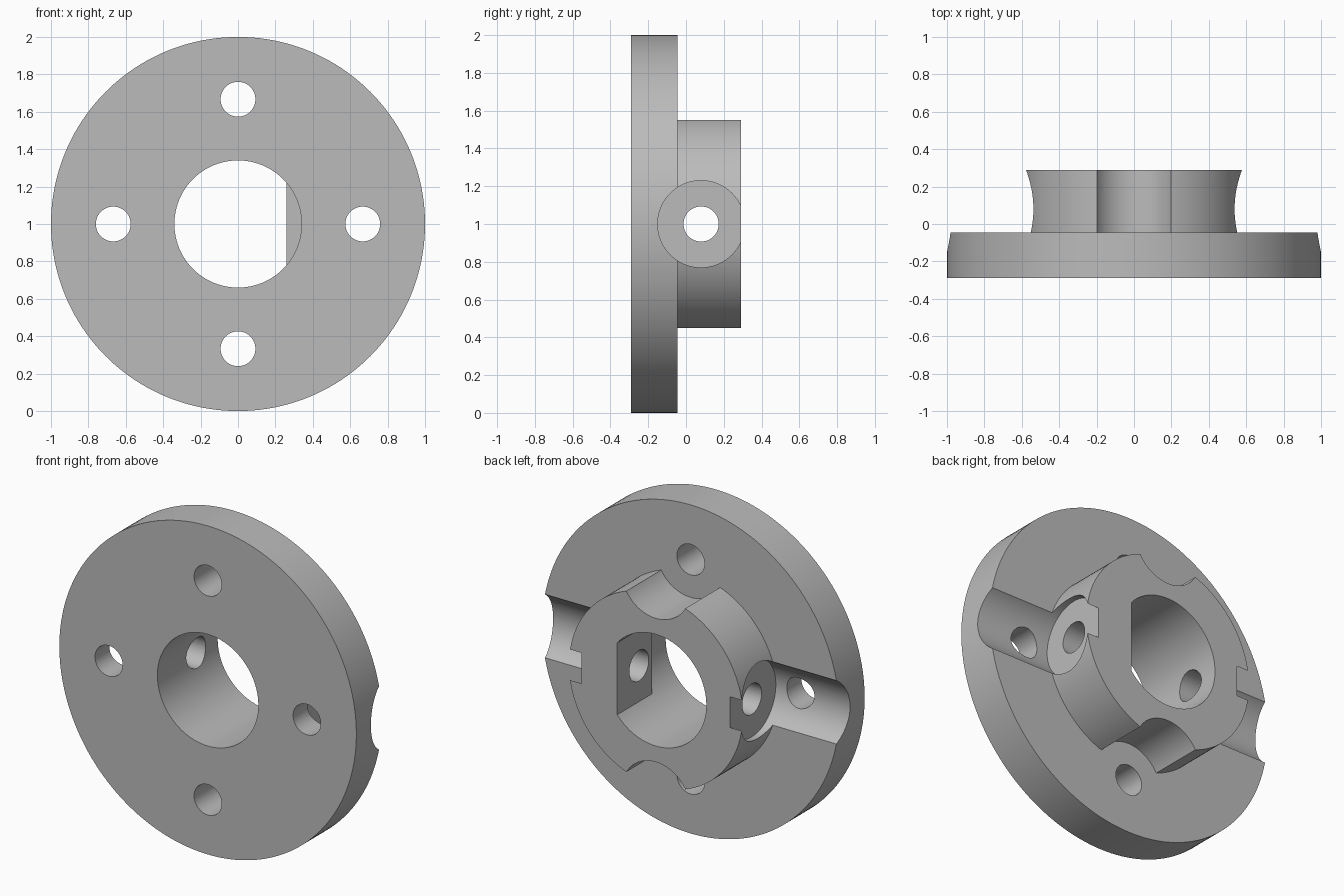
import bpy, bmesh, math
from mathutils import Matrix, Vector

if "Cube" in bpy.data.objects:
    bpy.data.objects.remove(bpy.data.objects["Cube"], do_unlink=True)

# Main sizes
CENTRE_Z = 1.0
FRONT, STEP, BACK = -0.29, -0.045, 0.29   # flange front, flange back, hub back
FLANGE_R, HUB_R, BORE_R = 1.0, 0.585, 0.34
HOLE_R, RECESS_R, BOLT_CIRCLE = 0.093, 0.23, 0.667
SCREW_Y, SEAT_X, FLAT_X = 0.08, 0.5, 0.26

metal = bpy.data.materials.new("plain grey")
metal.use_nodes = True
grey = (0.5, 0.5, 0.5, 1)
metal.diffuse_color = grey
metal.node_tree.nodes["Principled BSDF"].inputs["Base Color"].default_value = grey


def cylinder(name, start, end, radius, sides=96, flat_x=None):
    """Solid round bar between two points, optionally with a flat at +x."""
    a, b = Vector(start), Vector(end)
    axis = b - a
    turn = axis.to_track_quat("Z", "Y").to_matrix().to_4x4()
    bm = bmesh.new()
    bmesh.ops.create_cone(bm, cap_ends=True, segments=sides, radius1=radius,
                          radius2=radius, depth=axis.length,
                          matrix=Matrix.Translation((a + b) / 2) @ turn)
    if flat_x is not None:
        cut = bmesh.ops.bisect_plane(bm, geom=bm.verts[:] + bm.edges[:] + bm.faces[:],
                                     plane_co=(flat_x, 0, 0), plane_no=(1, 0, 0),
                                     clear_outer=True)
        rim = [e for e in cut["geom_cut"] if isinstance(e, bmesh.types.BMEdge)]
        bmesh.ops.holes_fill(bm, edges=rim, sides=0)
    bmesh.ops.recalc_face_normals(bm, faces=bm.faces[:])
    mesh = bpy.data.meshes.new(name)
    bm.to_mesh(mesh)
    bm.free()
    mesh.materials.append(metal)
    obj = bpy.data.objects.new(name, mesh)
    bpy.context.collection.objects.link(obj)
    return obj


def along_y(name, y0, y1, radius, x=0, z=0, **options):
    return cylinder(name, (x, y0, CENTRE_Z + z), (x, y1, CENTRE_Z + z), radius, **options)


def combine(target, tool, operation="DIFFERENCE"):
    """Apply a boolean and discard the helper solid."""
    tool.hide_render = True
    mod = target.modifiers.new("shape", "BOOLEAN")
    mod.operation, mod.solver, mod.object = operation, "EXACT", tool
    bpy.ops.object.select_all(action="DESELECT")
    bpy.context.view_layer.objects.active = target
    target.select_set(True)
    bpy.ops.object.modifier_apply(modifier=mod.name)
    bpy.data.objects.remove(tool, do_unlink=True)


# Hub with scallops that clear the upper and lower bolt heads
hub = along_y("hub", STEP - 0.1, BACK, HUB_R, sides=128)
for side in (-1, 1):
    combine(hub, along_y("scallop", -1, 1, RECESS_R, z=side * BOLT_CIRCLE))

# Flange joined to the hub
flange = along_y("flanged_hub", FRONT, STEP, FLANGE_R, sides=160)
combine(flange, hub, "UNION")

# Screw recesses that run out across the back of the flange
for side in (-1, 1):
    combine(flange, cylinder("screw_recess", (side * SEAT_X, SCREW_Y, CENTRE_Z),
                             (side * 1.2, SCREW_Y, CENTRE_Z), RECESS_R))

# Round bore through the flange, flatted bore through the hub
combine(flange, along_y("flatted_bore", FRONT + 0.1, 1, BORE_R, flat_x=FLAT_X))
combine(flange, along_y("round_bore", -1, STEP, BORE_R))

# Four bolt holes
for i in range(4):
    angle = i * math.pi / 2
    combine(flange, along_y("bolt_hole", -1, STEP + 0.02, HOLE_R, sides=48,
                            x=BOLT_CIRCLE * math.cos(angle),
                            z=BOLT_CIRCLE * math.sin(angle)))

# Cross hole for the set screws
combine(flange, cylinder("screw_hole", (-0.8, SCREW_Y, CENTRE_Z),
                         (0.8, SCREW_Y, CENTRE_Z), HOLE_R, sides=48))

# Smooth round walls, sharp machined edges
bpy.ops.object.shade_smooth_by_angle(angle=math.radians(25))
